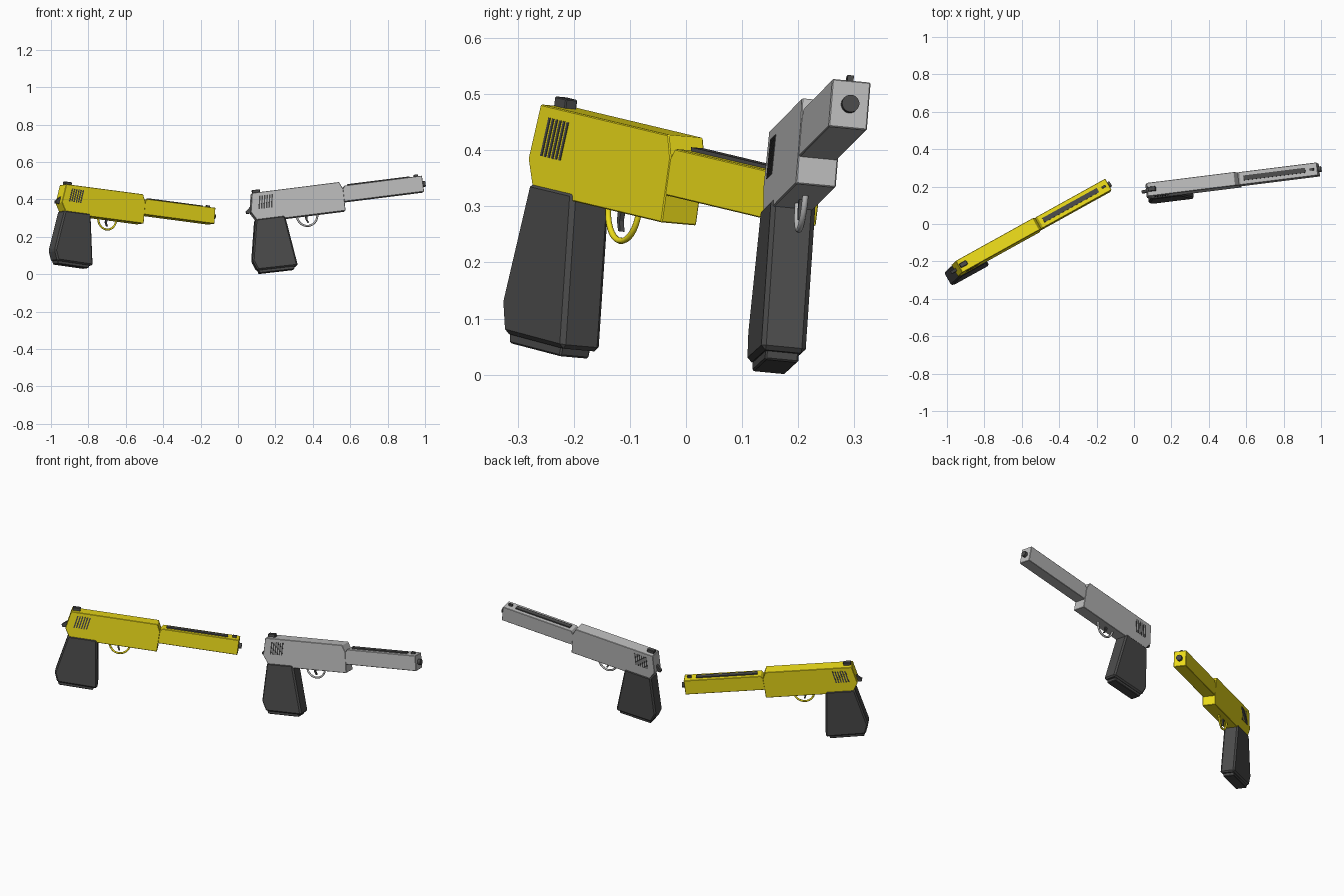
import bpy, bmesh
from math import radians, pi, cos, sin
from mathutils import Matrix, Vector, Euler

if "Cube" in bpy.data.objects:
    bpy.data.objects.remove(bpy.data.objects["Cube"])


def material(name, color):
    m = bpy.data.materials.new(name)
    m.diffuse_color = color
    m.use_nodes = True
    m.node_tree.nodes["Principled BSDF"].inputs["Base Color"].default_value = m.diffuse_color
    return m


DARK = material("dark_grey", (0.07, 0.07, 0.07, 1))
YELLOW = material("yellow", (0.85, 0.72, 0.01, 1))
SILVER = material("silver", (0.5, 0.5, 0.5, 1))


def finish(name, bm, place, mat, bevel=0.0):
    bmesh.ops.recalc_face_normals(bm, faces=bm.faces)
    me = bpy.data.meshes.new(name)
    bm.to_mesh(me)
    bm.free()
    ob = bpy.data.objects.new(name, me)
    bpy.context.collection.objects.link(ob)
    ob.matrix_world = place
    me.materials.append(mat)
    if bevel:
        b = ob.modifiers.new("bevel", "BEVEL")
        b.width, b.segments, b.limit_method = bevel, 1, "ANGLE"
    return ob


def prism(name, profile, width, place, mat, bevel=0.0):
    """Side profile (x, z) extruded symmetrically across y."""
    bm = bmesh.new()
    face = bm.faces.new([bm.verts.new((x, -width / 2, z)) for x, z in profile])
    ext = bmesh.ops.extrude_face_region(bm, geom=[face])["geom"]
    bmesh.ops.translate(bm, vec=(0, width, 0),
                        verts=[v for v in ext if isinstance(v, bmesh.types.BMVert)])
    return finish(name, bm, place, mat, bevel)


def box(name, x0, x1, z0, z1, width, place, mat, bevel=0.0):
    return prism(name, [(x0, z0), (x1, z0), (x1, z1), (x0, z1)], width, place, mat, bevel)


def pistol(tag, place, body):
    # Body and barrel, local x points to the muzzle, origin at the rear top edge
    prism(tag + "_body", [(0, 0), (.472, 0), (.49, -.04), (.487, -.156),
                          (.012, -.156), (-.02, -.10)], .072, place, body, .002)
    prism(tag + "_barrel", [(.47, -.04), (.488, -.04), (.5, -.022), (.92, -.021),
                            (.92, -.107), (.47, -.107)], .069, place, body, .002)

    # Grip and its base plate
    prism(tag + "_grip", [(.0, -.14), (.16, -.14), (.193, -.418), (-.025, -.415),
                          (-.046, -.36)], .08, place, DARK, .008)
    prism(tag + "_grip_base", [(-.022, -.41), (.175, -.41), (.172, -.433), (-.016, -.431)],
          .06, place, DARK, .003)

    # Sights, top strip and hammer
    box(tag + "_rear_sight", .005, .047, -.005, .017, .024, place, DARK, .002)
    box(tag + "_top_strip", .52, .855, -.03, -.015, .026, place, DARK)
    box(tag + "_front_sight", .88, .902, -.03, -.009, .011, place, DARK)
    prism(tag + "_hammer", [(-.005, -.06), (-.043, -.093), (-.04, -.105), (-.008, -.105)],
          .016, place, DARK)

    # Slanted side grooves
    for i in range(6):
        x = .036 + i * .0135
        prism(f"{tag}_groove_{i + 1}", [(x, -.02), (x + .007, -.02),
                                        (x - .006, -.09), (x - .013, -.09)],
              .0745, place, DARK)

    # Muzzle
    bm = bmesh.new()
    bmesh.ops.create_cone(bm, cap_ends=True, segments=24, radius1=.0155, radius2=.0155,
                          depth=.04, matrix=Matrix.Translation((.916, 0, -.064))
                          @ Matrix.Rotation(pi / 2, 4, "Y"))
    finish(tag + "_muzzle", bm, place, DARK)

    # Trigger guard: swept half ring
    cu = bpy.data.curves.new(tag + "_trigger_guard", "CURVE")
    cu.dimensions, cu.bevel_depth, cu.bevel_resolution = "3D", .0055, 2
    sp = cu.splines.new("POLY")
    n = 17
    sp.points.add(n - 1)
    for i in range(n):
        t = pi * i / (n - 1)
        sp.points[i].co = (.282 - .056 * cos(t), 0, -.15 - .06 * sin(t), 1)
    cu.materials.append(body)
    ob = bpy.data.objects.new(tag + "_trigger_guard", cu)
    bpy.context.collection.objects.link(ob)
    ob.matrix_world = place

    # Trigger
    prism(tag + "_trigger", [(.27, -.15), (.283, -.15), (.28, -.175), (.288, -.193),
                             (.28, -.193), (.271, -.175)], .009, place, DARK)


def placement(loc, roll, pitch, yaw):
    rot = Euler((radians(roll), radians(-pitch), radians(yaw))).to_matrix().to_4x4()
    return Matrix.Translation(Vector(loc)) @ rot


pistol("grey_pistol", placement((.071, .184, .431), -5.5, 7.1, 7.1), SILVER)
pistol("yellow_pistol", placement((-.935, -.228, .479), -4.5, -6.6, 29), YELLOW)
